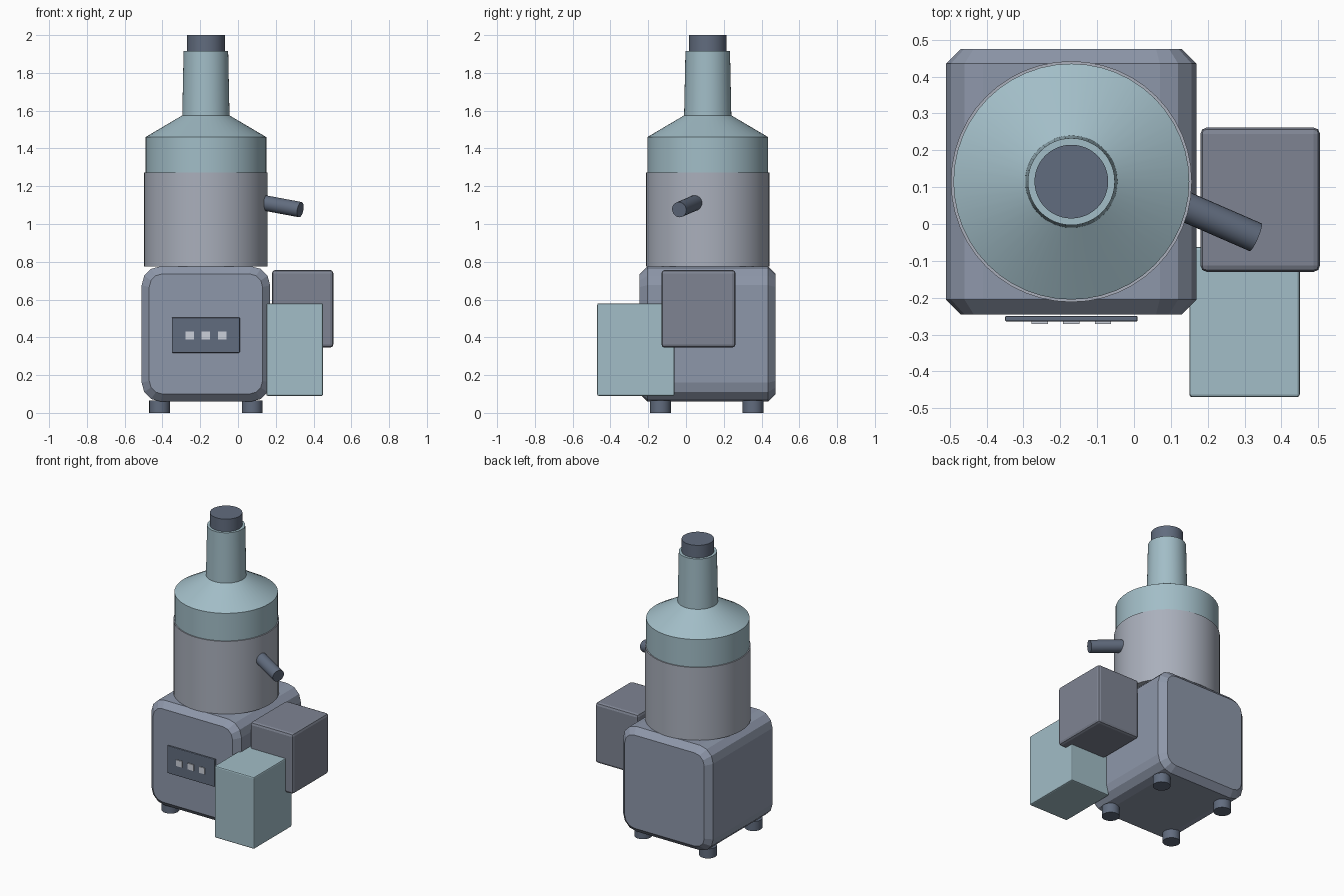
import bpy, bmesh, math
from mathutils import Vector

if "Cube" in bpy.data.objects:
    bpy.data.objects.remove(bpy.data.objects["Cube"])

CX, CY = -0.17, 0.115  # axis of the main column


def material(name, rgb):
    m = bpy.data.materials.new(name)
    m.diffuse_color = (*rgb, 1)
    m.use_nodes = True
    m.node_tree.nodes["Principled BSDF"].inputs["Base Color"].default_value = m.diffuse_color
    return m


STEEL = material("blue_grey", (0.27, 0.31, 0.40))
SILVER = material("silver", (0.40, 0.43, 0.50))
GREY = material("mid_grey", (0.21, 0.23, 0.29))
DARK = material("dark_grey", (0.12, 0.15, 0.21))
GLASS = material("pale_blue", (0.36, 0.51, 0.57))
LIGHT = material("light_grey", (0.60, 0.63, 0.70))


def finish(name, bm, mat):
    bmesh.ops.recalc_face_normals(bm, faces=bm.faces)
    mesh = bpy.data.meshes.new(name)
    bm.to_mesh(mesh)
    bm.free()
    mesh.materials.append(mat)
    ob = bpy.data.objects.new(name, mesh)
    bpy.context.collection.objects.link(ob)
    return ob


def smooth(ob, angle=35):
    bpy.ops.object.select_all(action='DESELECT')
    ob.select_set(True)
    bpy.context.view_layer.objects.active = ob
    bpy.ops.object.shade_smooth_by_angle(angle=math.radians(angle))


def loft(bm, rings):
    """Join rings of points and close both ends."""
    vs = [[bm.verts.new(p) for p in r] for r in rings]
    n = len(vs[0])
    for a, b in zip(vs, vs[1:]):
        for i in range(n):
            j = (i + 1) % n
            bm.faces.new((a[i], a[j], b[j], b[i]))
    bm.faces.new(vs[0])
    bm.faces.new(vs[-1])


def box(name, lo, hi, mat, bevel=0.0, segments=2):
    bm = bmesh.new()
    bmesh.ops.create_cube(bm, size=1)
    for v in bm.verts:
        v.co = [l + (c + 0.5) * (h - l) for c, l, h in zip(v.co, lo, hi)]
    if bevel:
        bmesh.ops.bevel(bm, geom=bm.edges[:], offset=bevel, segments=segments,
                        profile=0.5, affect='EDGES')
    return finish(name, bm, mat)


def lathe(name, profile, mat, x=CX, y=CY, n=48):
    bm = bmesh.new()
    loft(bm, [[(x + r * math.cos(2 * math.pi * i / n),
                y + r * math.sin(2 * math.pi * i / n), z) for i in range(n)]
              for r, z in profile])
    ob = finish(name, bm, mat)
    smooth(ob)
    return ob


# Body: rounded square extruded front to back with chamfered ends
def rounded_ring(y, hx, hz, r, zc=0.418, seg=3):
    pts = []
    for k, (sx, sz) in enumerate(((1, 1), (-1, 1), (-1, -1), (1, -1))):
        for s in range(seg + 1):
            a = math.pi / 2 * (k + s / seg)
            pts.append((CX + sx * (hx - r) + r * math.cos(a), y,
                        zc + sz * (hz - r) + r * math.sin(a)))
    return pts


bm = bmesh.new()
loft(bm, [rounded_ring(-0.245, 0.30, 0.318, 0.07),
          rounded_ring(-0.205, 0.34, 0.358, 0.10),
          rounded_ring(0.435, 0.34, 0.358, 0.10),
          rounded_ring(0.475, 0.30, 0.318, 0.07)])
finish("body", bm, STEEL)

# Feet
for sx in (-1, 1):
    for sy in (-1, 1):
        lathe("foot", [(0.055, 0), (0.055, 0.065)], DARK,
              CX + sx * 0.245, 0.11 + sy * 0.245, 24)

# Drum, jar and cap stacked on the axis
lathe("drum", [(0.327, 0.775), (0.327, 1.272)], SILVER)
jar = lathe("jar", [(0.32, 1.268), (0.32, 1.46), (0.125, 1.575), (0.118, 1.915)], GLASS)
smooth(jar, 180)
lathe("jar_cap", [(0.10, 1.90), (0.10, 2.0)], DARK)

# Spout slanting out of the drum
start, end = Vector((0.105, 0.062, 1.118)), Vector((0.33, -0.036, 1.076))
spout = lathe("spout", [(0.041, 0), (0.041, (end - start).length)], DARK, 0, 0, 24)
spout.location = start
spout.rotation_mode = 'QUATERNION'
spout.rotation_quaternion = (end - start).to_track_quat('Z', 'Y')

# Side boxes
box("side_housing", (0.18, -0.13, 0.345), (0.505, 0.262, 0.757), GREY, 0.018)
box("collection_bin", (0.15, -0.47, 0.09), (0.45, -0.062, 0.58), GLASS, 0.008)

# Control panel with three buttons
box("control_panel", (-0.35, -0.265, 0.318), (0.01, -0.249, 0.505), DARK, 0.005)
for i in (-1, 0, 1):
    x = CX + i * 0.086
    box("button", (x - 0.022, -0.271, 0.388), (x + 0.022, -0.262, 0.43), LIGHT)
